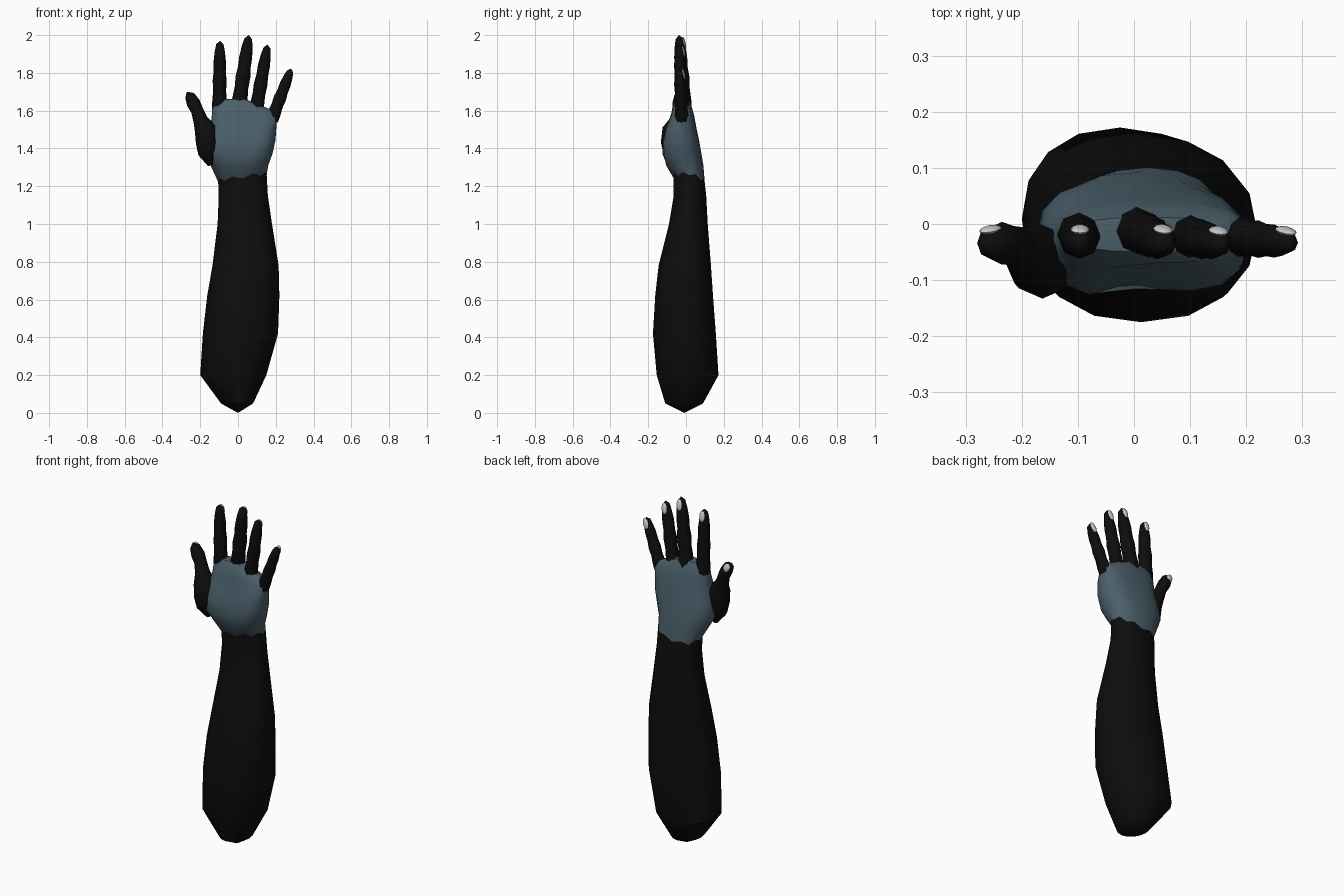
import bpy, bmesh, math
from mathutils import Vector, Matrix

if "Cube" in bpy.data.objects:
    bpy.data.objects.remove(bpy.data.objects["Cube"])


def material(name, rgb):
    m = bpy.data.materials.new(name)
    m.diffuse_color = (*rgb, 1)
    m.use_nodes = True
    m.node_tree.nodes["Principled BSDF"].inputs["Base Color"].default_value = m.diffuse_color
    return m


BLACK = material("black_skin", (0.004, 0.004, 0.004))
SLATE = material("slate_skin", (0.07, 0.115, 0.145))
NAIL = material("nail_grey", (0.6, 0.6, 0.6))


def finish(name, bm, mat, angle=40):
    bmesh.ops.recalc_face_normals(bm, faces=bm.faces)
    me = bpy.data.meshes.new(name)
    bm.to_mesh(me)
    bm.free()
    me.materials.append(mat)
    ob = bpy.data.objects.new(name, me)
    bpy.context.collection.objects.link(ob)
    bpy.ops.object.select_all(action='DESELECT')
    ob.select_set(True)
    bpy.context.view_layer.objects.active = ob
    bpy.ops.object.shade_smooth_by_angle(angle=math.radians(angle))
    return ob


def loft(name, rings, mat, start=None, end=None, angle=40):
    """Skin rings of points; optional pole points close the ends."""
    bm = bmesh.new()
    vs = [[bm.verts.new(p) for p in r] for r in rings]
    n = len(vs[0])
    for a, b in zip(vs, vs[1:]):
        for i in range(n):
            j = (i + 1) % n
            bm.faces.new((a[i], a[j], b[j], b[i]))
    for pole, ring in ((start, vs[0]), (end, vs[-1])):
        if pole is not None:
            v = bm.verts.new(pole)
            for i in range(n):
                bm.faces.new((v, ring[i], ring[(i + 1) % n]))
    return finish(name, bm, mat, angle)


def section(z, x0, x1, y0, y1, p=1.0, hollow=0.0, tilt=0.0, wave=0.0, n=16):
    """Rounded section from its extents, with optional palm hollow and edge shape."""
    pts = []
    for i in range(n):
        a = math.tau * i / n
        c, s = math.cos(a), math.sin(a)
        u = math.copysign(abs(c) ** p, c)
        v = math.copysign(abs(s) ** p, s)
        x = (x0 + x1) / 2 + (x1 - x0) / 2 * u
        y = (y0 + y1) / 2 + (y1 - y0) / 2 * v
        if s < 0:
            y += hollow * math.exp(-((x - 0.03) / 0.06) ** 2)
        dz = -tilt * max(0, x - 0.03)
        dz += wave * (0.6 * c + min(0, -s) + (0.3 if i % 2 else -0.3))
        pts.append((x, y, z + dz))
    return pts


# Forearm, ending in an uneven wrist line
wrist = section(1.25, -0.105, 0.152, -0.065, 0.10, 0.9, wave=0.03)
arm = [section(*r) for r in (
    (0.05, -0.09, 0.08, -0.11, 0.09),
    (0.20, -0.20, 0.15, -0.155, 0.172, 0.9),
    (0.42, -0.186, 0.212, -0.175, 0.158, 0.9),
    (0.62, -0.163, 0.219, -0.163, 0.143, 0.9),
    (0.78, -0.135, 0.215, -0.145, 0.132, 0.9),
    (1.00, -0.108, 0.180, -0.09, 0.115, 0.9),
    (1.15, -0.102, 0.158, -0.065, 0.107, 0.9))]
loft("forearm", arm + [wrist], BLACK, start=(0, -0.01, 0))

# Palm, sharing the wrist line
palm = [section(*r) for r in (
    (1.31, -0.145, 0.160, -0.105, 0.092, 0.85),
    (1.37, -0.175, 0.182, -0.132, 0.082, 0.8, 0.02),
    (1.44, -0.165, 0.198, -0.132, 0.07, 0.75, 0.035),
    (1.51, -0.147, 0.203, -0.115, 0.055, 0.75, 0.035),
    (1.58, -0.138, 0.206, -0.085, 0.042, 0.75, 0.015, 0.1),
    (1.63, -0.135, 0.206, -0.07, 0.028, 0.75, 0.0, 0.28),
    (1.66, -0.125, 0.195, -0.05, 0.012, 0.8, 0.0, 0.38))]
loft("palm", [wrist] + palm, SLATE, end=(0.03, -0.02, 1.665))


def tube(name, path, flat=1.0, n=8):
    """Digit along a path of (point, radius); the last point is the tip."""
    pts = [Vector(p) for p, _ in path]
    rings = []
    for i in range(len(pts) - 1):
        d = (pts[i + 1] - pts[max(i - 1, 0)]).normalized()
        side = d.cross(Vector((0, 1, 0))).normalized()
        up = side.cross(d)
        r = path[i][1]
        rings.append([pts[i] + r * (math.cos(math.tau * k / n) * side
                                    + math.sin(math.tau * k / n) * flat * up)
                      for k in range(n)])
    loft(name, rings, BLACK, start=pts[0], end=pts[-1], angle=50)


def nail(name, centre, direction, width, length):
    """Thin domed plate on the back of a fingertip."""
    d = Vector(direction).normalized()
    side = d.cross(Vector((0, 1, 0))).normalized()
    up = side.cross(d)
    if up.y < 0:
        up, side = -up, -side
    bm = bmesh.new()
    bmesh.ops.create_uvsphere(bm, u_segments=10, v_segments=6, radius=1)
    rot = Matrix((side, d, up)).transposed().to_4x4()
    bm.transform(Matrix.Translation(centre) @ rot
                 @ Matrix.Diagonal((width, length, 0.007, 1)))
    finish(name, bm, NAIL)


# Fingers: base, tip, radius
FINGERS = {
    "index": ((-0.098, -0.018, 1.60), (-0.096, -0.034, 1.97), 0.039),
    "middle": ((0.003, -0.010, 1.61), (0.057, -0.036, 2.00), 0.041),
    "ring": ((0.092, -0.020, 1.58), (0.157, -0.036, 1.95), 0.038),
    "little": ((0.178, -0.022, 1.55), (0.281, -0.034, 1.82), 0.035),
}
# Fraction along finger, relative radius (bulging at the joints)
PROFILE = ((0, 1.0), (0.12, 1.0), (0.28, 0.88), (0.43, 0.95), (0.56, 0.82),
           (0.70, 0.84), (0.84, 0.70), (0.95, 0.50), (1, 0))
for name, (base, tip, r) in FINGERS.items():
    b, t = Vector(base), Vector(tip)
    tube(name + "_finger", [(b.lerp(t, f), r * k) for f, k in PROFILE])
    d = (t - b).normalized()
    c = b.lerp(t, 0.90) + Vector((0, 0.58 * r, 0))
    nail(name + "_nail", c, d + Vector((0, -0.15, 0)), 0.017, 0.032)

# Thumb with its fleshy base
tube("thumb", [((-0.148, -0.060, 1.31), 0.012), ((-0.160, -0.066, 1.37), 0.050),
               ((-0.163, -0.070, 1.43), 0.060), ((-0.170, -0.062, 1.50), 0.060),
               ((-0.199, -0.046, 1.55), 0.039), ((-0.216, -0.038, 1.60), 0.033),
               ((-0.236, -0.034, 1.64), 0.036), ((-0.256, -0.034, 1.68), 0.027),
               ((-0.270, -0.034, 1.70), 0)], flat=1.05)
nail("thumb_nail", Vector((-0.256, -0.010, 1.675)), (-0.45, -0.2, 0.9), 0.018, 0.027)
